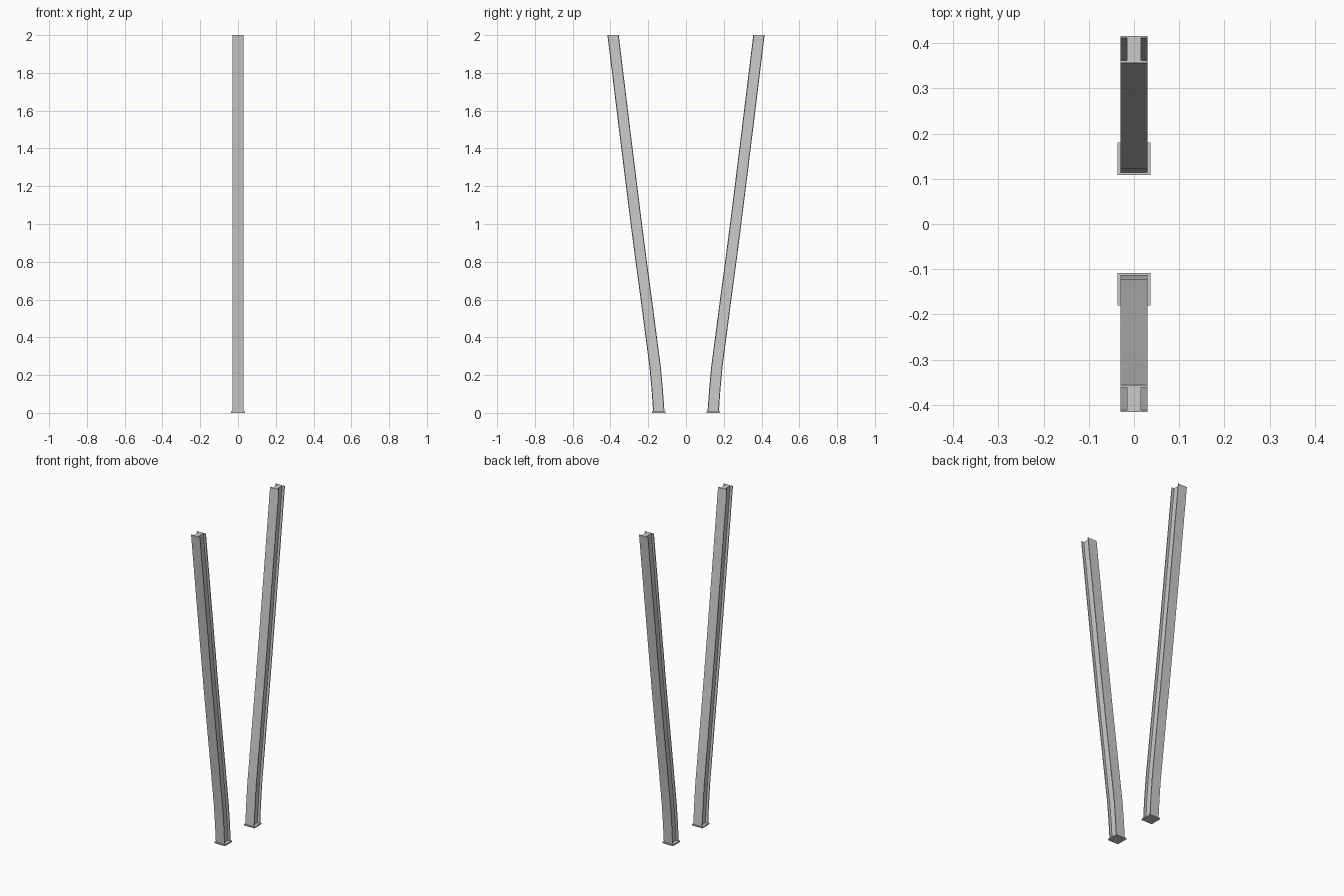
import bpy, bmesh, math

if "Cube" in bpy.data.objects:
    bpy.data.objects.remove(bpy.data.objects["Cube"])

# Centre line of a leaning beam: (distance from middle, height)
PATH = [(0.144, 0.006), (0.152, 0.12), (0.164, 0.25), (0.184, 0.40), (0.210, 0.60),
        (0.237, 0.80), (0.263, 1.0), (0.325, 1.5), (0.386, 2.0)]

# H cross-section: flanges face front and back, web runs between them
W, D, WEB, FL = 0.030, 0.030, 0.015, 0.005
QUARTER = [(W, D), (W, D - FL), (WEB, D - FL)]
SECTION = (QUARTER + [(x, -y) for x, y in reversed(QUARTER)]
           + [(-x, -y) for x, y in QUARTER] + [(-x, y) for x, y in reversed(QUARTER)])


def finish(bm, name):
    bmesh.ops.recalc_face_normals(bm, faces=bm.faces)
    mesh = bpy.data.meshes.new(name)
    bm.to_mesh(mesh)
    bm.free()
    ob = bpy.data.objects.new(name, mesh)
    bpy.context.collection.objects.link(ob)
    bpy.ops.object.select_all(action='DESELECT')
    ob.select_set(True)
    bpy.context.view_layer.objects.active = ob
    bpy.ops.object.shade_smooth_by_angle(angle=math.radians(40))
    return ob


def beam(side, name):
    # Loft the section up the centre line
    bm = bmesh.new()
    rings = [[bm.verts.new((x, side * (cy + y), z)) for x, y in SECTION] for cy, z in PATH]
    n = len(SECTION)
    for a, b in zip(rings, rings[1:]):
        for i in range(n):
            j = (i + 1) % n
            bm.faces.new((a[i], a[j], b[j], b[i]))
    bm.faces.new(rings[0])
    bm.faces.new(rings[-1])
    finish(bm, name)


def base_plate(side, name):
    # Thin square foot under the beam
    bm = bmesh.new()
    bmesh.ops.create_cube(bm, size=1)
    for v in bm.verts:
        v.co = (v.co.x * 0.072, v.co.y * 0.072 + side * 0.144, (v.co.z + 0.5) * 0.007)
    finish(bm, name)


for side, label in ((-1, "front"), (1, "back")):
    beam(side, label + "_beam")
    base_plate(side, label + "_base_plate")
